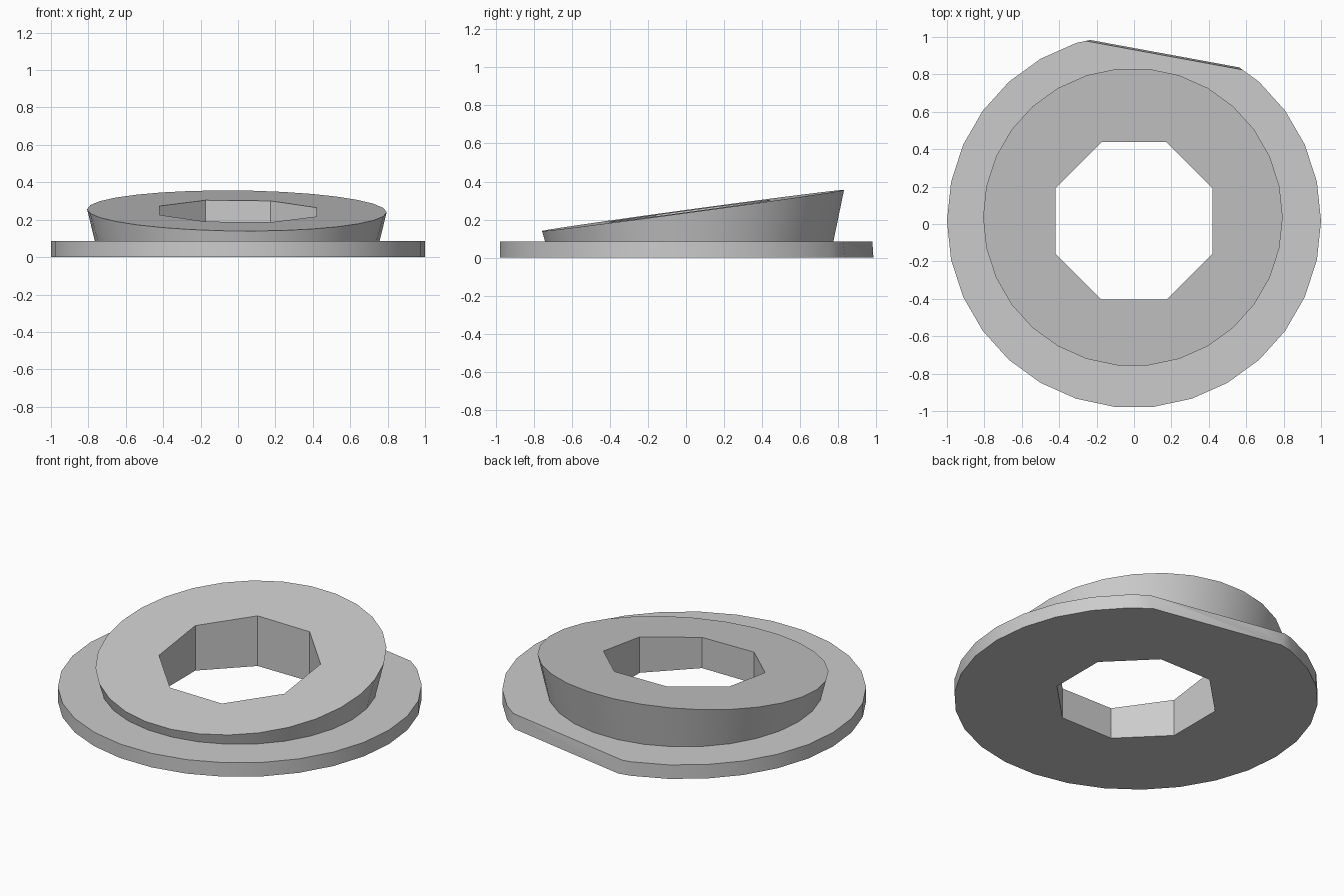
import bpy, bmesh, math
from mathutils import Vector

if "Cube" in bpy.data.objects:
    bpy.data.objects.remove(bpy.data.objects["Cube"])

SIDES, CY = 30, 0.017

grey = bpy.data.materials.new("plain_grey")
grey.diffuse_color = (0.6, 0.6, 0.6, 1)
grey.use_nodes = True
grey.node_tree.nodes["Principled BSDF"].inputs["Base Color"].default_value = grey.diffuse_color


def ring(bm, n, r, centre, slope=(0, 0), ry=None, turn=0.0):
    """Closed ring of vertices, lying on a plane with the given x and y slopes."""
    verts = []
    for i in range(n):
        a = turn + 2 * math.pi * i / n
        x, y = r * math.cos(a), (ry or r) * math.sin(a)
        z = centre[2] + slope[0] * x + slope[1] * y
        verts.append(bm.verts.new((centre[0] + x, centre[1] + y, z)))
    return verts


def loft(bm, rings):
    """Skin between successive rings and cap both ends."""
    for a, b in zip(rings, rings[1:]):
        for i in range(len(a)):
            j = (i + 1) % len(a)
            bm.faces.new((a[i], a[j], b[j], b[i]))
    bm.faces.new(rings[0][::-1])
    bm.faces.new(rings[-1])


def make_object(name, bm):
    bmesh.ops.recalc_face_normals(bm, faces=bm.faces)
    mesh = bpy.data.meshes.new(name)
    bm.to_mesh(mesh)
    bm.free()
    mesh.materials.append(grey)
    obj = bpy.data.objects.new(name, mesh)
    bpy.context.collection.objects.link(obj)
    return obj


# Round flange with a flared collar ending in a tilted face
bm = bmesh.new()
loft(bm, [
    ring(bm, SIDES, 1.0, (0, CY, 0)),
    ring(bm, SIDES, 1.0, (0, CY, 0.085)),
    ring(bm, SIDES, 0.761, (-0.004, CY, 0.085)),
    ring(bm, SIDES, 0.801, (-0.006, 0.037, 0.248), slope=(-0.01, 0.136), ry=0.797),
])

# Slightly leaning flat on the back of the flange
normal = Vector((0.181, 0.983, 0.11))
cut = bmesh.ops.bisect_plane(
    bm, geom=bm.verts[:] + bm.edges[:] + bm.faces[:],
    plane_co=Vector((0.181, 0.983, 0)) * 0.921 + Vector((0, 0, 0.0425)),
    plane_no=normal, clear_outer=True)
bmesh.ops.holes_fill(bm, edges=[e for e in bm.edges if e.is_boundary], sides=0)
body = make_object("flange_with_collar", bm)

# Eight-sided bore through the middle
bm = bmesh.new()
loft(bm, [ring(bm, 8, 0.455, (0, CY, z), turn=math.pi / 8) for z in (-0.5, 1.0)])
cutter = make_object("bore_cutter", bm)
cutter.hide_render = True

bore = body.modifiers.new("bore", 'BOOLEAN')
bore.operation = 'DIFFERENCE'
bore.solver = 'EXACT'
bore.object = cutter
bpy.context.view_layer.objects.active = body
body.select_set(True)
bpy.ops.object.modifier_apply(modifier=bore.name)
bpy.data.objects.remove(cutter)
bpy.ops.object.shade_smooth_by_angle(angle=math.radians(30))
